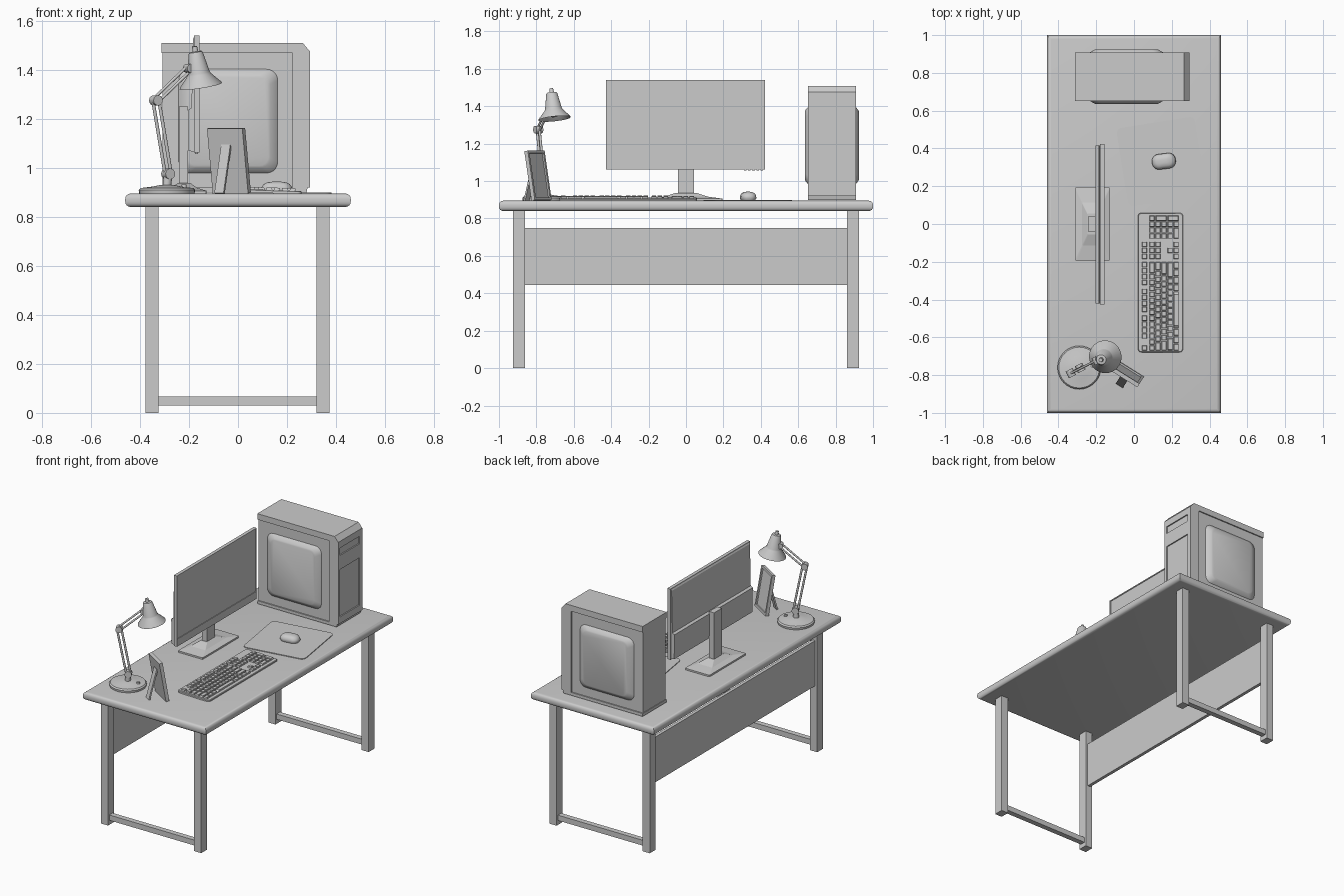
import bpy, bmesh, math
from mathutils import Matrix, Vector

if "Cube" in bpy.data.objects:
    bpy.data.objects.remove(bpy.data.objects["Cube"])

TOP = 0.895  # desk surface height


def finish(name, bm, mat=None, smooth=False):
    if mat:
        bm.transform(mat)
    bmesh.ops.recalc_face_normals(bm, faces=bm.faces[:])
    me = bpy.data.meshes.new(name)
    bm.to_mesh(me)
    bm.free()
    ob = bpy.data.objects.new(name, me)
    bpy.context.collection.objects.link(ob)
    if smooth:
        bpy.ops.object.select_all(action='DESELECT')
        ob.select_set(True)
        bpy.context.view_layer.objects.active = ob
        bpy.ops.object.shade_smooth_by_angle(angle=math.radians(35))
    return ob


def add_box(bm, x, y, z, taper=1.0):
    vs = bmesh.ops.create_cube(bm, size=1)['verts']
    for v in vs:
        k = taper if v.co.z > 0 else 1
        v.co = Vector(((x[0] + x[1]) / 2 + v.co.x * k * (x[1] - x[0]),
                       (y[0] + y[1]) / 2 + v.co.y * k * (y[1] - y[0]),
                       z[0] if v.co.z < 0 else z[1]))


def box(name, x, y, z, mat=None):
    bm = bmesh.new()
    add_box(bm, x, y, z)
    return finish(name, bm, mat)


def recess(ob, normal, border, depth):
    """Sink a panel into the face that looks along normal."""
    bm = bmesh.new()
    bm.from_mesh(ob.data)
    n = Vector(normal)
    f = max(bm.faces, key=lambda f: f.normal.dot(n))
    bmesh.ops.inset_region(bm, faces=[f], thickness=border)
    new = bmesh.ops.extrude_face_region(bm, geom=[f])['geom']
    bmesh.ops.translate(bm, vec=-n * depth, verts=[g for g in new if isinstance(g, bmesh.types.BMVert)])
    bmesh.ops.delete(bm, geom=[f], context='FACES')
    bm.to_mesh(ob.data)
    bm.free()


def rrect(hx, hy, r, z, n=5):
    pts = []
    for i, (sx, sy) in enumerate([(1, 1), (-1, 1), (-1, -1), (1, -1)]):
        for k in range(n + 1):
            a = (i + k / n) * math.pi / 2
            pts.append((sx * (hx - r) + r * math.cos(a), sy * (hy - r) + r * math.sin(a), z))
    return pts


def circle(r, z, n=32):
    return [(r * math.cos(math.tau * k / n), r * math.sin(math.tau * k / n), z) for k in range(n)]


def loft(name, rings, mat=None, smooth=True):
    bm = bmesh.new()
    loops = [[bm.verts.new(p) for p in ring] for ring in rings]
    for a, b in zip(loops, loops[1:]):
        for i in range(len(a)):
            j = (i + 1) % len(a)
            bm.faces.new((a[i], a[j], b[j], b[i]))
    bm.faces.new(loops[0])
    bm.faces.new(loops[-1])
    return finish(name, bm, mat, smooth)


def aim(p, q):
    return Matrix.Translation(p) @ (Vector(q) - Vector(p)).to_track_quat('Z', 'Y').to_matrix().to_4x4()


def rod(name, p, q, r):
    length = (Vector(q) - Vector(p)).length
    return loft(name, [circle(r, 0, 14), circle(r, length, 14)], aim(p, q))


def extrude_xz(name, pts, y0, y1):
    return loft(name, [[(x, y, z) for x, z in pts] for y in (y0, y1)], smooth=False)


def place(x, y, z, rz=0):
    return Matrix.Translation((x, y, z)) @ Matrix.Rotation(math.radians(rz), 4, 'Z')


# Desk: rounded top, legs, foot bars, modesty panel
arc = [(0.022 * (1 - math.cos(a)), 0.022 * (1 - math.sin(a))) for a in [i * math.pi / 8 for i in range(5)]]
side = [(d, 0.84 + h) for d, h in reversed(arc)] + [(d, TOP - h) for d, h in arc]
loft("desk_top", [[(sx * (0.46 - d), sy * (1 - d), z) for sx, sy in [(1, 1), (-1, 1), (-1, -1), (1, -1)]]
                  for d, z in side])
for sy in (-1, 1):
    ys = sorted((sy * 0.862, sy * 0.925))
    for n, x in (("back", (-0.377, -0.324)), ("front", (0.32, 0.373))):
        box(f"{n}_leg", x, ys, (0, 0.845))
    box("foot_bar", (-0.324, 0.32), (sy * 0.893 - 0.018, sy * 0.893 + 0.018), (0.03, 0.066))
box("modesty_panel", (-0.362, -0.34), (-0.865, 0.865), (0.445, 0.75))

# Monitor: screen, chin, back housing, buttons, stand
screen = box("monitor_screen", (-0.18, -0.157), (-0.427, 0.423), (1.105, 1.54))
recess(screen, (1, 0, 0), 0.01, 0.004)
box("monitor_chin", (-0.18, -0.157), (-0.427, 0.423), (1.062, 1.106))
extrude_xz("monitor_back_housing", [(-0.179, 1.064), (-0.203, 1.07), (-0.205, 1.235), (-0.179, 1.25)], -0.42, 0.416)
extrude_xz("monitor_upper_back", [(-0.179, 1.24), (-0.19, 1.24), (-0.184, 1.525), (-0.179, 1.535)], -0.42, 0.416)
for i in range(5):
    box("monitor_button", (-0.175, -0.163), (0.31 + i * 0.022, 0.324 + i * 0.022), (1.057, 1.063))
box("monitor_neck", (-0.24, -0.203), (-0.042, 0.042), (0.92, 1.25))
loft("monitor_base", [rrect(0.092, 0.195, 0.008, TOP), rrect(0.092, 0.195, 0.008, TOP + 0.011),
                      rrect(0.055, 0.115, 0.006, TOP + 0.022), rrect(0.026, 0.055, 0.004, TOP + 0.042)],
     place(-0.22, 0, 0), smooth=False)

# Computer tower: core, shell with chamfered front, bulged side panels
box("tower_core", (-0.308, 0.224), (0.66, 0.9), (0.905, 1.47))
extrude_xz("tower_shell", [(-0.312, 0.9), (0.28, 0.9), (0.285, 0.925), (0.285, 1.475), (0.258, 1.508),
                           (-0.312, 1.508), (-0.312, 1.468), (0.222, 1.468), (0.222, 0.92), (-0.312, 0.92)],
           0.652, 0.908)
for n, ry, yp in (("left", 90, 0.66), ("right", -90, 0.9)):
    m = Matrix.Translation((-0.04, yp, 1.19)) @ Matrix.Rotation(math.radians(ry), 4, 'X')
    loft(f"tower_{n}_bulge", [rrect(0.203, 0.213, 0.045, -0.002), rrect(0.198, 0.208, 0.045, 0.006),
                              rrect(0.172, 0.19, 0.04, 0.021), rrect(0.164, 0.182, 0.038, 0.025)], m)
for n, z in (("strip", (1.43, 1.475)), ("strip", (1.285, 1.38)), ("strip", (0.92, 0.965))):
    box(f"tower_front_{n}", (0.284, 0.293), (0.652, 0.908), z)
for y in ((0.652, 0.672), (0.878, 0.908)):
    box("tower_front_rail", (0.284, 0.293), y, (0.92, 1.475))
extrude_xz("tower_front_cap", [(0.258, 1.508), (0.265, 1.508), (0.293, 1.475), (0.284, 1.475)], 0.652, 0.908)

# Mouse mat and mouse
loft("mouse_mat", [rrect(0.21, 0.21, 0.03, TOP), rrect(0.21, 0.21, 0.03, TOP + 0.005)], place(0.145, 0.33, 0, 9))
loft("mouse", [rrect(0.058, 0.036, 0.033, 0, 8), rrect(0.063, 0.041, 0.037, 0.01, 8),
               rrect(0.062, 0.04, 0.036, 0.022, 8), rrect(0.053, 0.034, 0.031, 0.034, 8),
               rrect(0.04, 0.024, 0.022, 0.041, 8), rrect(0.018, 0.01, 0.009, 0.044, 8)],
     place(0.158, 0.332, TOP + 0.004, 7))

# Keyboard: tilted tray and tapered keys (row, start, widths in key units)
tilt = Matrix.Translation((0.14, -0.31, TOP + 0.005)) @ Matrix.Rotation(math.radians(1.8), 4, 'Y')
loft("keyboard_tray", [rrect(0.119, 0.369, 0.018, -0.004), rrect(0.119, 0.369, 0.018, 0.006),
                       rrect(0.116, 0.366, 0.016, 0.009)], tilt)
U = 0.0315
ROWX = [0.055, 0.095, 0.127, 0.159, 0.191, 0.223]
NAV, NUM = 15.4, 18.8
layout = [(0, 0, [1]), (0, 2, [1] * 4), (0, 6.5, [1] * 4), (0, 11, [1] * 4),
          (1, 0, [1] * 13 + [2]), (2, 0, [1.5] + [1] * 12 + [1.5]), (3, 0, [1.75] + [1] * 11 + [2.25]),
          (4, 0, [2.25] + [1] * 10 + [2.75]), (5, 0, [1.25] * 3 + [6.25] + [1.25] * 4),
          (0, NAV, [1] * 3), (1, NAV, [1] * 3), (2, NAV, [1] * 3), (4, NAV + 1, [1]), (5, NAV, [1] * 3),
          (1, NUM, [1] * 4), (2, NUM, [1] * 3), (3, NUM, [1] * 3), (4, NUM, [1] * 3), (5, NUM, [2, 1])]
bm = bmesh.new()


def key(x0, x1, u, w):
    y = -0.672 + u * U + 0.31
    add_box(bm, (x0 - 0.153, x1 - 0.127), (y + 0.002, y + w * U - 0.002), (0.008, 0.019), 0.85)


for row, u, widths in layout:
    for w in widths:
        key(ROWX[row], ROWX[row], u, w)
        u += w
for row in (2, 4):
    key(ROWX[row], ROWX[row + 1], NUM + 3, 1)
finish("keyboard_keys", bm, tilt)

# Desk lamp: base, jointed double arms, shade
loft("lamp_base", [circle(0.113, 0), circle(0.115, 0.014), circle(0.108, 0.022), circle(0.06, 0.028), circle(0.03, 0.034)],
     place(-0.29, -0.76, TOP))
loft("lamp_switch", [circle(0.012, 0, 16), circle(0.01, 0.036, 16)], place(-0.22, -0.75, TOP))
perp = Vector((-0.46, 0.89, 0))
along = Vector((0.89, 0.46, 0))
pivot, elbow, wrist = Vector((-0.285, -0.762, 0.975)), Vector((-0.335, -0.79, 1.275)), Vector((-0.2, -0.722, 1.405))
rod("lamp_stem", (-0.29, -0.762, TOP + 0.03), pivot, 0.018)
for n, p, r in (("pivot", pivot, 0.022), ("elbow", elbow, 0.021), ("wrist", wrist, 0.018)):
    rod(f"lamp_{n}_joint", p - perp * 0.02, p + perp * 0.02, r)
for s in (-1, 1):
    rod("lamp_lower_arm", pivot + along * s * 0.014, elbow + along * s * 0.014, 0.007)
    off = Vector((-0.007, -0.004, 0.009)) * s
    rod("lamp_upper_arm", elbow + off, wrist + off, 0.006)
shade = [(0.084, 0.002), (0.087, 0), (0.085, 0.006), (0.048, 0.048), (0.045, 0.056), (0.03, 0.135), (0.026, 0.142),
         (0.012, 0.144), (0.01, 0.165)]
inner = [(0.02, 0.11), (0.04, 0.054), (0.044, 0.046)]
loft("lamp_shade", [circle(r, z) for r, z in inner + shade], aim((-0.152, -0.703, 1.333), (-0.178, -0.721, 1.5)))
rod("lamp_shade_bracket", wrist, (-0.165, -0.712, 1.41), 0.01)
bulb = [(0.012, 0.08), (0.02, 0.055), (0.03, 0.035), (0.026, 0.018), (0.012, 0.01)]
loft("lamp_bulb", [circle(r, z, 20) for r, z in bulb], aim((-0.152, -0.703, 1.333), (-0.178, -0.721, 1.5)))

# Picture frame with easel leg; local +y is the picture side
stand = place(-0.025, -0.772, TOP, -32)
lean = stand @ Matrix.Rotation(math.radians(9.6), 4, 'X')
frame = box("picture_frame", (-0.085, 0.085), (-0.011, 0.011), (0.002, 0.27))
recess(frame, (0, 1, 0), 0.02, 0.009)
frame.data.transform(lean)
bm = bmesh.new()
add_box(bm, (-0.022, 0.022), (-0.005, 0.005), (0, 0.205))
finish("picture_easel_leg", bm, stand @ Matrix.Translation((0, -0.095, 0.001)) @ Matrix.Rotation(math.radians(-15), 4, 'X'))
